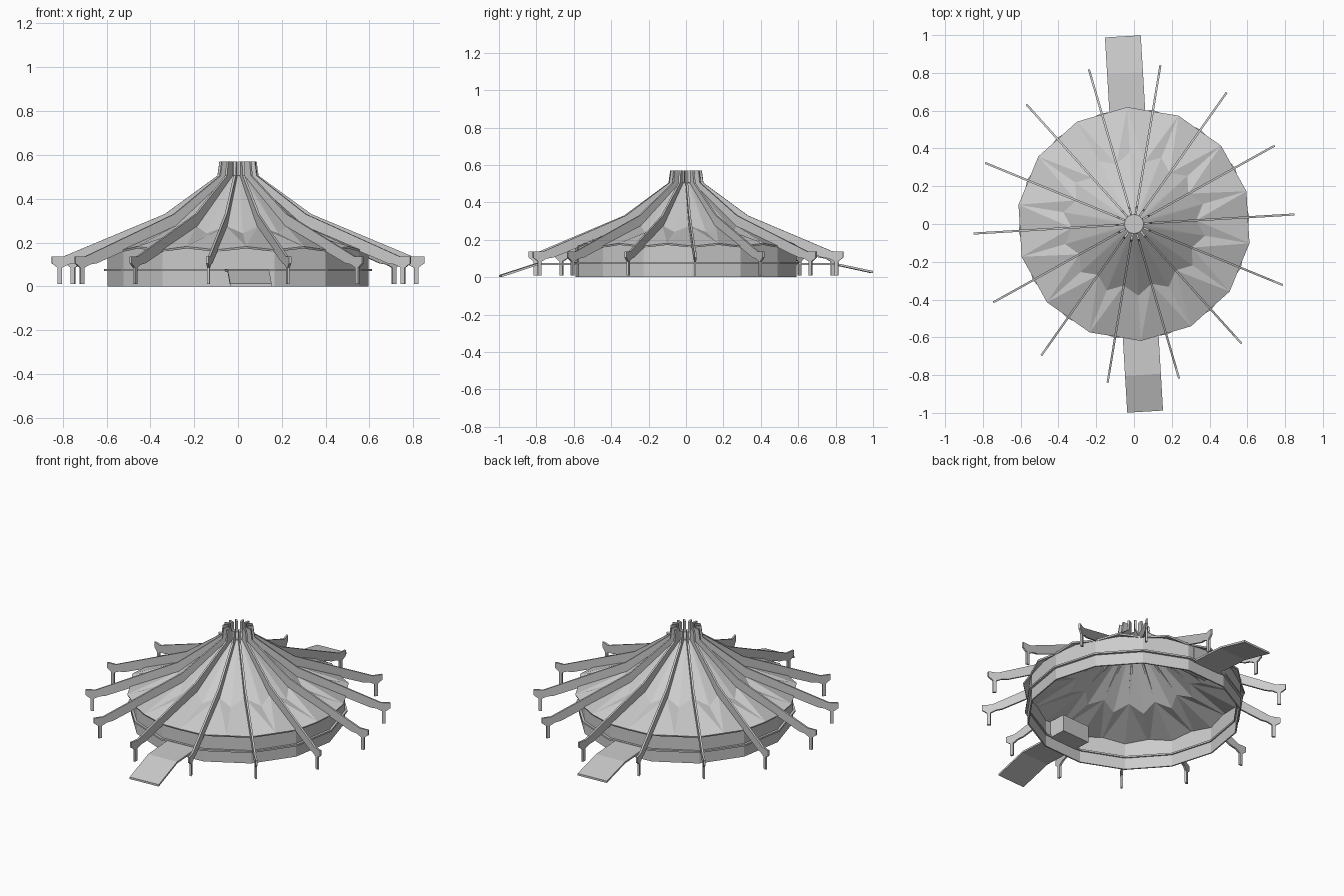
import bpy, bmesh
from math import sin, cos, radians, pi

if "Cube" in bpy.data.objects:
    bpy.data.objects.remove(bpy.data.objects["Cube"])

N = 14
STEP = 2 * pi / N
OFF = radians(3.4)          # rib direction offset


def finish(name, bm):
    bmesh.ops.recalc_face_normals(bm, faces=bm.faces)
    me = bpy.data.meshes.new(name)
    bm.to_mesh(me)
    bm.free()
    ob = bpy.data.objects.new(name, me)
    bpy.context.collection.objects.link(ob)
    return ob


def polar(r, a, z):
    return (r * cos(a), r * sin(a), z)


def plate(name, profile, width, angle):
    """Upright (r, z) profile extruded sideways, turned to an angle."""
    bm = bmesh.new()
    u, v = (cos(angle), sin(angle)), (-sin(angle), cos(angle))
    sides = [[bm.verts.new((r * u[0] + s * v[0], r * u[1] + s * v[1], z))
              for r, z in profile] for s in (-width / 2, width / 2)]
    n = len(profile)
    bm.faces.new(sides[0])
    bm.faces.new(sides[1][::-1])
    for i in range(n):
        j = (i + 1) % n
        bm.faces.new((sides[0][i], sides[0][j], sides[1][j], sides[1][i]))
    return finish(name, bm)


def lathe(name, rib_pts, mid_pts, closed=True):
    """Ring whose section alternates between the rib lines and mid bays."""
    bm = bmesh.new()
    rows = []
    for k in range(2 * N):
        pts = mid_pts if k % 2 else rib_pts
        rows.append([bm.verts.new(polar(r, OFF + k * STEP / 2, z)) for r, z in pts])
    n = len(rib_pts)
    for k in range(2 * N):
        a, b = rows[k], rows[(k + 1) % (2 * N)]
        for i in range(n if closed else n - 1):
            j = (i + 1) % n
            if k % 2:       # diagonals mirrored about each bay
                bm.faces.new((a[i], a[j], b[i]))
                bm.faces.new((a[j], b[j], b[i]))
            else:
                bm.faces.new((a[i], a[j], b[i]))
                bm.faces.new((a[j], b[j], b[i]))
                bm.faces.ensure_lookup_table()
                bmesh.ops.delete(bm, geom=bm.faces[-2:], context='FACES_ONLY')
                bm.faces.new((a[i], a[j], b[j]))
                bm.faces.new((a[i], b[j], b[i]))
    return finish(name, bm)


FLAT = cos(STEP / 2)        # straight side between two rib corners


def flat(pts):
    return [(r * FLAT, z) for r, z in pts]


# Radiating roof ribs with their feet
rib = [(0.052, 0.57), (0.085, 0.57), (0.094, 0.505), (0.335, 0.33),
       (0.797, 0.137), (0.852, 0.137), (0.852, 0.105), (0.825, 0.085),
       (0.825, 0.01), (0.805, 0.01), (0.805, 0.085), (0.775, 0.10),
       (0.74, 0.105), (0.325, 0.27), (0.052, 0.468)]
for i in range(N):
    plate("roof_rib_%02d" % (i + 1), rib, 0.011, OFF + i * STEP)

# Pleated tent roof
roof = lathe("tent_roof",
             [(0.05, 0.505), (0.33, 0.275), (0.604, 0.167)],
             [(0.05, 0.505), (0.38, 0.242), (0.62, 0.182)], closed=False)
sol = roof.modifiers.new("thickness", 'SOLIDIFY')
sol.thickness = 0.01
sol.offset = -1

# Flat cap closing the top of the roof
bm = bmesh.new()
bmesh.ops.create_cone(bm, cap_ends=True, segments=2 * N, radius1=0.05,
                      radius2=0.05, depth=0.01)
bmesh.ops.translate(bm, verts=bm.verts, vec=(0, 0, 0.503))
finish("roof_cap", bm)

# Fourteen-sided outer wall, its top following the eave
ro, ri = 0.598, 0.59
lathe("outer_wall",
      [(ro, 0), (ro, 0.162), (ri, 0.162), (ri, 0)],
      [(ro * FLAT, 0), (ro * FLAT, 0.18), (ri * FLAT, 0.18), (ri * FLAT, 0)])

# Narrow ledge around the wall
ledge = [(0.612, 0.07), (0.612, 0.08), (0.582, 0.08), (0.582, 0.07)]
lathe("wall_ledge", ledge, flat(ledge))

# Entrance ramps and the porches behind them
for label, ang, low in (("front", -pi / 2, 0.0), ("back", pi / 2, 0.022)):
    a = ang + OFF
    plate(label + "_ramp",
          [(0.47, 0.079), (0.80, 0.075), (0.995, low + 0.012), (0.995, low),
           (0.80, 0.064), (0.47, 0.068)], 0.19, a)
    plate(label + "_porch_back",
          [(0.47, 0.068), (0.478, 0.068), (0.478, 0.17), (0.47, 0.17)], 0.19, a)
    for s, side in ((-1, "left"), (1, "right")):
        ob = plate(label + "_porch_" + side,
                   [(0.47, 0.068), (0.585, 0.068), (0.585, 0.17), (0.47, 0.17)],
                   0.008, a)
        ob.location = (-sin(a) * s * 0.091, cos(a) * s * 0.091, 0)
